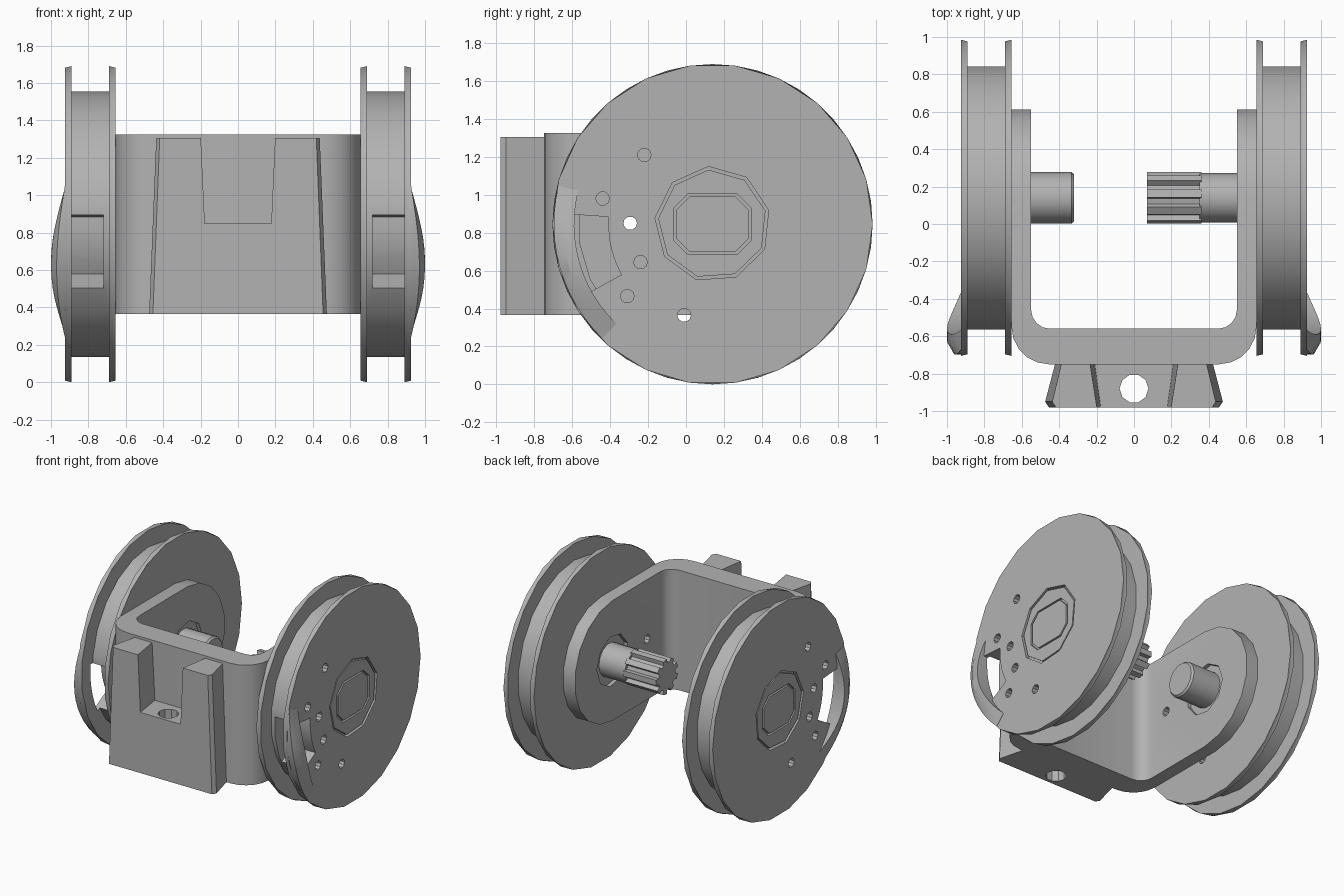
import bpy, bmesh, math
from mathutils import Matrix

if "Cube" in bpy.data.objects:
    bpy.data.objects.remove(bpy.data.objects["Cube"])

grey = bpy.data.materials.new("plain grey")
grey.use_nodes = True
COLOUR = (0.45, 0.45, 0.45, 1)
grey.diffuse_color = COLOUR
grey.node_tree.nodes["Principled BSDF"].inputs["Base Color"].default_value = COLOUR

CY, CZ, R = 0.14, 0.845, 0.845   # wheel axis and flange radius


def make(name, bm):
    bmesh.ops.recalc_face_normals(bm, faces=bm.faces)
    mesh = bpy.data.meshes.new(name)
    bm.to_mesh(mesh)
    bm.free()
    mesh.materials.append(grey)
    ob = bpy.data.objects.new(name, mesh)
    bpy.context.collection.objects.link(ob)
    return ob


def place(axis, u, v, w):
    return (w, u, v) if axis == "x" else (u, v, w)


def prism(name, pts, axis, a, b, taper=1.0):
    """Extrude an outline along an axis; taper scales the first coordinate at the far end."""
    bm = bmesh.new()
    lo = [bm.verts.new(place(axis, u, v, a)) for u, v in pts]
    hi = [bm.verts.new(place(axis, u * taper, v, b)) for u, v in pts]
    n = len(pts)
    bm.faces.new(lo)
    bm.faces.new(hi)
    for i in range(n):
        j = (i + 1) % n
        bm.faces.new((lo[i], lo[j], hi[j], hi[i]))
    return make(name, bm)


def arc(cx, cy, r, start, end, n):
    return [(cx + r * math.cos(math.radians(start + (end - start) * i / n)),
             cy + r * math.sin(math.radians(start + (end - start) * i / n)))
            for i in range(n + 1)]


def circle(cx, cy, r, n, turn=0):
    return arc(cx, cy, r, turn, turn + 360, n)[:-1]


def octagon(w, h, c):
    return [(CY + a, CZ + b) for a, b in
            ((w, h - c), (w - c, h), (c - w, h), (-w, h - c),
             (-w, c - h), (c - w, -h), (w - c, -h), (w, c - h))]


def lathe(name, rings, n):
    """Rings of (x, radius, phase) around the wheel axis, joined by triangles."""
    bm = bmesh.new()
    loops = []
    for x, r, phase in rings:
        pts = circle(CY, CZ, r, n, phase * 360 / n)
        loops.append([bm.verts.new((x, y, z)) for y, z in pts])
    bm.faces.new(loops[0])
    bm.faces.new(loops[-1])
    for (a, b), (ra, rb) in zip(zip(loops, loops[1:]), zip(rings, rings[1:])):
        for i in range(n):
            j = (i + 1) % n
            if ra[2] == rb[2]:
                bm.faces.new((a[i], a[j], b[j], b[i]))
            elif rb[2] > ra[2]:
                bm.faces.new((a[i], a[j], b[i]))
                bm.faces.new((b[i], a[j], b[j]))
            else:
                bm.faces.new((a[i], a[j], b[j]))
                bm.faces.new((a[i], b[j], b[i]))
    return make(name, bm)


def boolean(ob, cutter, mode="DIFFERENCE"):
    mod = ob.modifiers.new("cut", "BOOLEAN")
    mod.operation, mod.solver, mod.object = mode, "EXACT", cutter
    bpy.context.view_layer.objects.active = ob
    bpy.ops.object.modifier_apply(modifier=mod.name)
    bpy.data.objects.remove(cutter)


def smooth(ob, angle=30):
    bpy.ops.object.select_all(action="DESELECT")
    ob.select_set(True)
    bpy.context.view_layer.objects.active = ob
    bpy.ops.object.shade_smooth_by_angle(angle=math.radians(angle))


def mirrored(ob, name):
    mesh = ob.data.copy()
    mesh.transform(Matrix.Diagonal((-1, 1, 1, 1)))
    mesh.flip_normals()
    twin = bpy.data.objects.new(name, mesh)
    bpy.context.collection.objects.link(twin)


# U-shaped bracket with rounded arm ends
outer = arc(0.455, -0.55, 0.2, 0, -90, 5)
inner = arc(0.45, -0.46, 0.1, -90, 0, 4)
half = [(0.655, 0.7)] + outer
inside = inner + [(0.55, 0.7)]
outline = half + [(-x, y) for x, y in reversed(half)]
outline += [(-x, y) for x, y in reversed(inside)] + inside
bracket = prism("bracket", outline, "z", 0.3, 1.4)
side = [(-1, CZ - 0.48)] + arc(CY, CZ, 0.48, -90, 90, 9) + [(-1, CZ + 0.48)]
boolean(bracket, prism("side_outline", side, "x", -0.8, 0.8), "INTERSECT")
boolean(bracket, prism("arm_hole", circle(-0.295, 0.85, 0.036, 10), "x", -0.8, 0.8))
for s in (1, -1):
    boolean(bracket, prism("arm_recess", circle(CY, CZ, 0.2, 9), "x", s * 0.5, s * 0.58))
smooth(bracket)

# Front mounting block with notch and vertical hole
w = [(0.42, -0.74), (0.475, -0.95), (0.455, -0.98)]
block = prism("mounting_block", w + [(-x, y) for x, y in reversed(w)], "z", 0.365, 1.305, 0.92)
notch = [(0.21, -0.75), (0.175, -1.0)]
boolean(block, prism("notch", notch + [(-x, y) for x, y in reversed(notch)],
                     "z", 0.85, 1.32, 1.12))
boolean(block, prism("block_hole", circle(0, -0.88, 0.077, 10), "z", 0.2, 1.5))
smooth(block)

# Flanged wheel
wheel = lathe("left_wheel", [(0.655, R, 0), (0.69, R, 0.5), (0.69, 0.71, 0.5),
                             (0.89, 0.71, 0.5), (0.89, R, 0.5), (0.925, R, 0)], 22)
for y, z in ((-0.22, 1.21), (-0.44, 0.98), (-0.295, 0.85),
             (-0.24, 0.645), (-0.31, 0.465), (-0.01, 0.365)):
    boolean(wheel, prism("wheel_hole", circle(y, z, 0.036, 10), "x", 0.6, 1.0))
pocket = arc(CY, CZ, 0.55, 176, 209, 5) + arc(CY, CZ, 0.735, 209, 176, 5)
boolean(wheel, prism("grip_pocket", pocket, "x", 0.72, 1.0))
boolean(wheel, prism("hub_recess", circle(CY, CZ, 0.305, 9, 14), "x", 0.895, 1.0))
smooth(wheel)
mirrored(wheel, "right_wheel")

# Hub cap with a flat-sided axle end set into it
cap = prism("left_hub_cap", circle(CY, CZ, 0.288, 9, 14), "x", 0.88, 0.92)
boolean(cap, prism("cap_recess", octagon(0.205, 0.16, 0.075), "x", 0.9, 1.0))
mirrored(cap, "right_hub_cap")
axle_end = prism("left_axle_end", octagon(0.19, 0.147, 0.07), "x", 0.88, 0.92)
mirrored(axle_end, "right_axle_end")

# Bulging grip strap along the outer rim
bm = bmesh.new()
loops = []
STEPS = 12
for i in range(STEPS + 1):
    t = i / STEPS
    a = math.radians(14 - 60 * t)
    bulge = math.sin(math.pi * t)
    x = 0.926 + 0.074 * bulge
    section = [(0.73, 0.9), (0.73, x), (0.79, x), (0.838, x - 0.03 * bulge), (0.838, 0.9)]
    loops.append([bm.verts.new((sx, CY - r * math.cos(a), CZ + r * math.sin(a)))
                  for r, sx in section])
bm.faces.new(loops[0])
bm.faces.new(loops[-1])
for a, b in zip(loops, loops[1:]):
    for k in range(len(a)):
        m = (k + 1) % len(a)
        bm.faces.new((a[k], a[m], b[m], b[k]))
strap = make("left_grip_strap", bm)
smooth(strap)
mirrored(strap, "right_grip_strap")

# Plain pin on the right, splined shaft on the left
pin = lathe("right_pin", [(-0.6, 0.138, 0), (-0.335, 0.138, 0), (-0.32, 0.125, 0)], 14)
smooth(pin)
shaft = lathe("left_shaft", [(0.35, 0.132, 0), (0.6, 0.132, 0)], 14)
smooth(shaft)
TEETH = 9
gear = []
for k in range(TEETH):
    for offset, r in ((-12, 0.108), (-9, 0.14), (9, 0.14), (12, 0.108)):
        a = math.radians(k * 360 / TEETH + offset)
        gear.append((CY + r * math.cos(a), CZ + r * math.sin(a)))
prism("left_spline", gear, "x", 0.07, 0.36)
